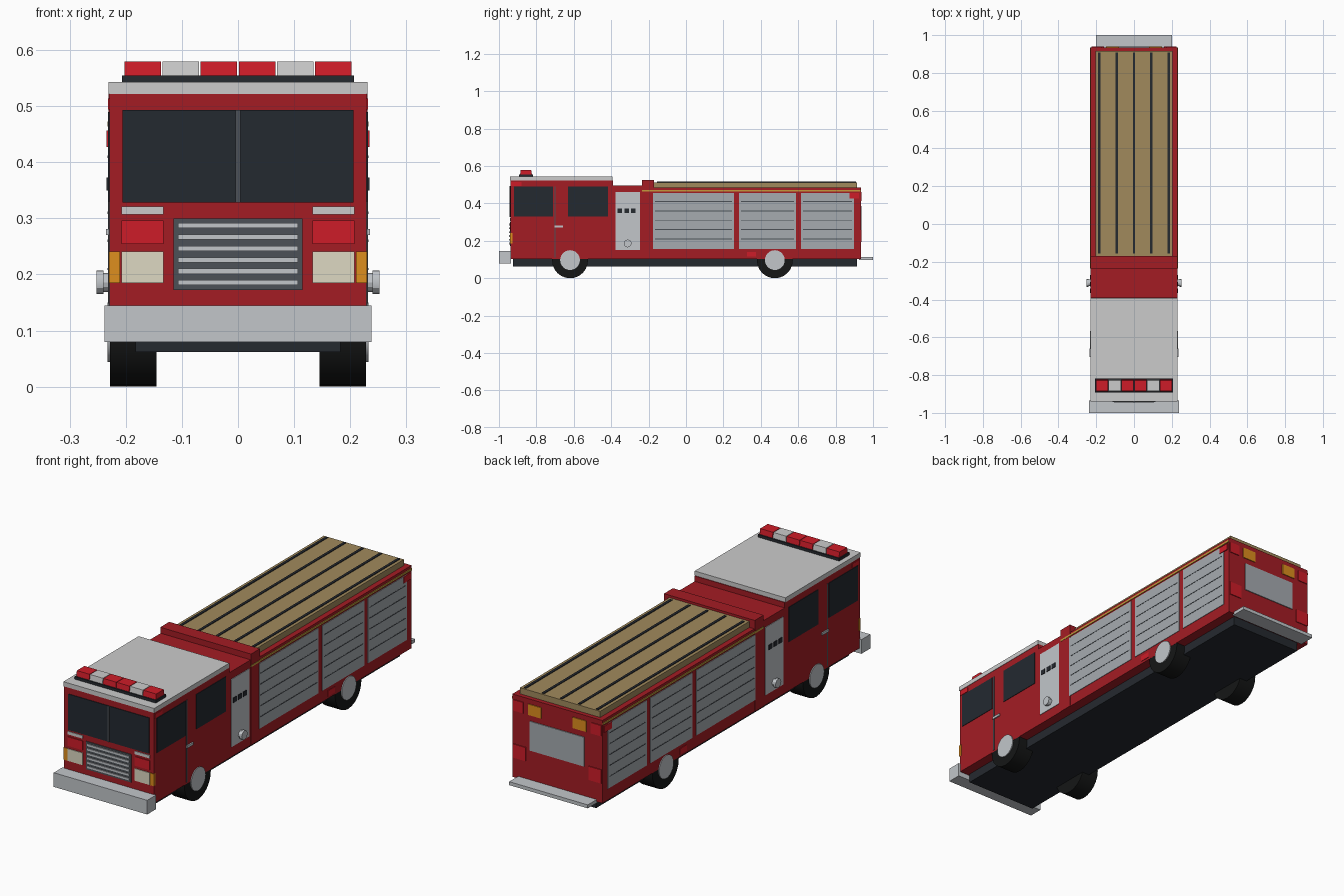
import bpy
from math import pi

if "Cube" in bpy.data.objects:
    bpy.data.objects.remove(bpy.data.objects["Cube"])


def mat(name, hexcode):
    m = bpy.data.materials.new(name)
    srgb = [(hexcode >> s & 255) / 255 for s in (16, 8, 0)]
    m.diffuse_color = [((c + 0.055) / 1.055) ** 2.4 for c in srgb] + [1]
    m.use_nodes = True
    m.node_tree.nodes["Principled BSDF"].inputs["Base Color"].default_value = m.diffuse_color
    return m


RED = mat("body_red", 0xA41C24)
LAMP = mat("lamp_red", 0xCE1C28)
DARK = mat("dark_trim", 0x25292F)
GLASS = mat("dark_glass", 0x232930)
TYRE = mat("rubber", 0x151616)
SILVER = mat("silver", 0xC2C6CA)
SHUTTER = mat("shutter_metal", 0xA6ABB0)
GRILLE = mat("grille_grey", 0x4C5157)
CREAM = mat("headlight_cream", 0xDDD8C2)
AMBER = mat("amber", 0xDE8E1E)
GOLD = mat("gold", 0xC59A3C)
TAN = mat("hose_tan", 0xA18A5C)


def finish(o, name, m):
    o.name = name
    if m:
        o.data.materials.append(m)
    return o


def box(name, x, y, z, m=None):
    """Box from (min, max) ranges on each axis."""
    bpy.ops.mesh.primitive_cube_add(size=1, location=[(a + b) / 2 for a, b in (x, y, z)])
    o = bpy.context.object
    o.scale = [abs(b - a) for a, b in (x, y, z)]
    bpy.ops.object.transform_apply(location=False, rotation=False, scale=True)
    return finish(o, name, m)


def disc(name, x, y, z, r, m, sides=24):
    """Cylinder lying along x."""
    bpy.ops.mesh.primitive_cylinder_add(vertices=sides, radius=r, depth=abs(x[1] - x[0]),
                                        location=((x[0] + x[1]) / 2, y, z), rotation=(0, pi / 2, 0))
    o = bpy.context.object
    bpy.ops.object.shade_smooth_by_angle()
    return finish(o, name, m)


W = 0.229
F, R = -0.938, 0.935    # front and rear faces


def both(name, y, z, m, out=0.0315):
    """Panel on each side wall."""
    for s, side in ((1, "right"), (-1, "left")):
        box(f"{side}_{name}", (s * 0.22, s * (0.2 + out)), y, z, m)


def front(name, x, z, m, out=0.003):
    box(name, x, (F - out, F + 0.01), z, m)


def rear(name, x, z, m, out=0.004):
    box(name, x, (R - 0.01, R + out), z, m)


# main body
box("chassis", (-0.183, 0.183), (-0.925, 0.915), (0.062, 0.11), DARK)
box("cab", (-W, W), (F, -0.39), (0.104, 0.522), RED)
box("cab_roof", (-0.231, 0.231), (-0.94, -0.393), (0.522, 0.543))
box("pump_section", (-W, W), (-0.39, -0.235), (0.104, 0.497), RED)
box("crossbar", (-0.231, 0.231), (-0.235, -0.17), (0.104, 0.524), RED)
box("rear_body", (-W, W), (-0.17, R), (0.104, 0.485), RED)
box("front_bumper", (-0.238, 0.238), (-1, -0.935), (0.08, 0.145), SILVER)
box("rear_step", (-0.2, 0.2), (0.925, 1), (0.098, 0.114), SILVER)

# hose bed with dark dividers
box("hose_bed", (-0.204, 0.204), (-0.17, 0.915), (0.48, 0.513), TAN)
for i in range(5):
    x = (i - 2) * 0.092
    box(f"hose_divider_{i}", (x - 0.006, x + 0.006), (-0.155, 0.908), (0.5, 0.516), DARK)

# light bar
box("light_bar_base", (-0.207, 0.207), (-0.893, -0.818), (0.543, 0.555), DARK)
for i in range(6):
    x = (i - 2.5) * 0.0678
    lamp = box(f"light_bar_lamp_{i}", (x - 0.0325, x + 0.0325), (-0.887, -0.824),
               (0.555, 0.58), None if i in (1, 4) else LAMP)
    for v in lamp.data.vertices:
        if v.co.z > 0:
            v.co.y *= 0.88

# cab front
front("windscreen", (-0.206, 0.206), (0.328, 0.493), GLASS)
front("windscreen_divider", (-0.0045, 0.0045), (0.328, 0.493), GRILLE, 0.006)
front("grille", (-0.115, 0.115), (0.172, 0.3), GRILLE, 0.004)
for i in range(6):
    z = 0.1855 + i * 0.0203
    front(f"grille_bar_{i}", (-0.107, 0.107), (z - 0.0045, z + 0.0045), SILVER, 0.008)
for s, side in ((1, "right"), (-1, "left")):
    span = (s * 0.133, s * 0.208)
    front(f"{side}_front_trim", span, (0.307, 0.321), None)
    front(f"{side}_front_warning_lamp", span, (0.254, 0.296), LAMP)
    front(f"{side}_headlight", span, (0.185, 0.241), CREAM)
    front(f"{side}_turn_signal", (s * 0.21, s * 0.23), (0.185, 0.241), AMBER)

# cab sides
both("front_window", (-0.92, -0.71), (0.33, 0.49), GLASS)
both("rear_window", (-0.632, -0.417), (0.33, 0.49), GLASS)
both("door_gap", (-0.704, -0.697), (0.112, 0.49), GRILLE, 0.0305)
both("door_handle", (-0.703, -0.658), (0.27, 0.281), SILVER, 0.035)
both("cab_marker_lamp", (-0.935, -0.88), (0.494, 0.514), LAMP)

# pump panel with gauges and intake
both("pump_panel", (-0.378, -0.247), (0.15, 0.462), SILVER)
for i in range(3):
    y = -0.354 + i * 0.036
    both(f"gauge_{i}", (y - 0.012, y + 0.012), (0.35, 0.373), DARK, 0.034)
for s, side in ((1, "right"), (-1, "left")):
    disc(f"{side}_intake_neck", (s * 0.22, s * 0.241), -0.312, 0.186, 0.017, SILVER, 12)
    disc(f"{side}_intake_cap", (s * 0.24, s * 0.252), -0.312, 0.186, 0.021, SILVER, 12)

# equipment shutters with slat lines
for i, (a, b) in enumerate(((-0.176, 0.256), (0.283, 0.588), (0.615, 0.898))):
    both(f"shutter_{i}", (a, b), (0.157, 0.457), SHUTTER)
    for k in range(5):
        z = 0.21 + k * 0.05
        both(f"shutter_{i}_slat_{k}", (a + 0.01, b - 0.01), (z - 0.002, z + 0.002), GRILLE, 0.0325)
both("gold_stripe", (-0.235, 0.934), (0.464, 0.473), GOLD, 0.0325)
both("rear_side_lamp", (0.873, 0.926), (0.427, 0.457), LAMP, 0.034)
both("low_marker_lamp", (0.325, 0.375), (0.115, 0.141), LAMP)

# rear face
rear("rear_panel", (-0.138, 0.138), (0.25, 0.385), SHUTTER)
for s, side in ((1, "right"), (-1, "left")):
    rear(f"{side}_rear_amber_lamp", (s * 0.08, s * 0.148), (0.412, 0.462), AMBER)
    rear(f"{side}_rear_upper_lamp", (s * 0.172, s * 0.224), (0.412, 0.462), LAMP)
    rear(f"{side}_tail_lamp", (s * 0.16, s * 0.226), (0.195, 0.258), LAMP)

# wheels
for y, end in ((-0.62, "front"), (0.475, "rear")):
    for s, side in ((1, "right"), (-1, "left")):
        disc(f"{end}_{side}_tyre", (s * 0.145, s * 0.2285), y, 0.096, 0.096, TYRE)
        disc(f"{end}_{side}_hub", (s * 0.2, s * 0.233), y, 0.097, 0.053, SILVER)
